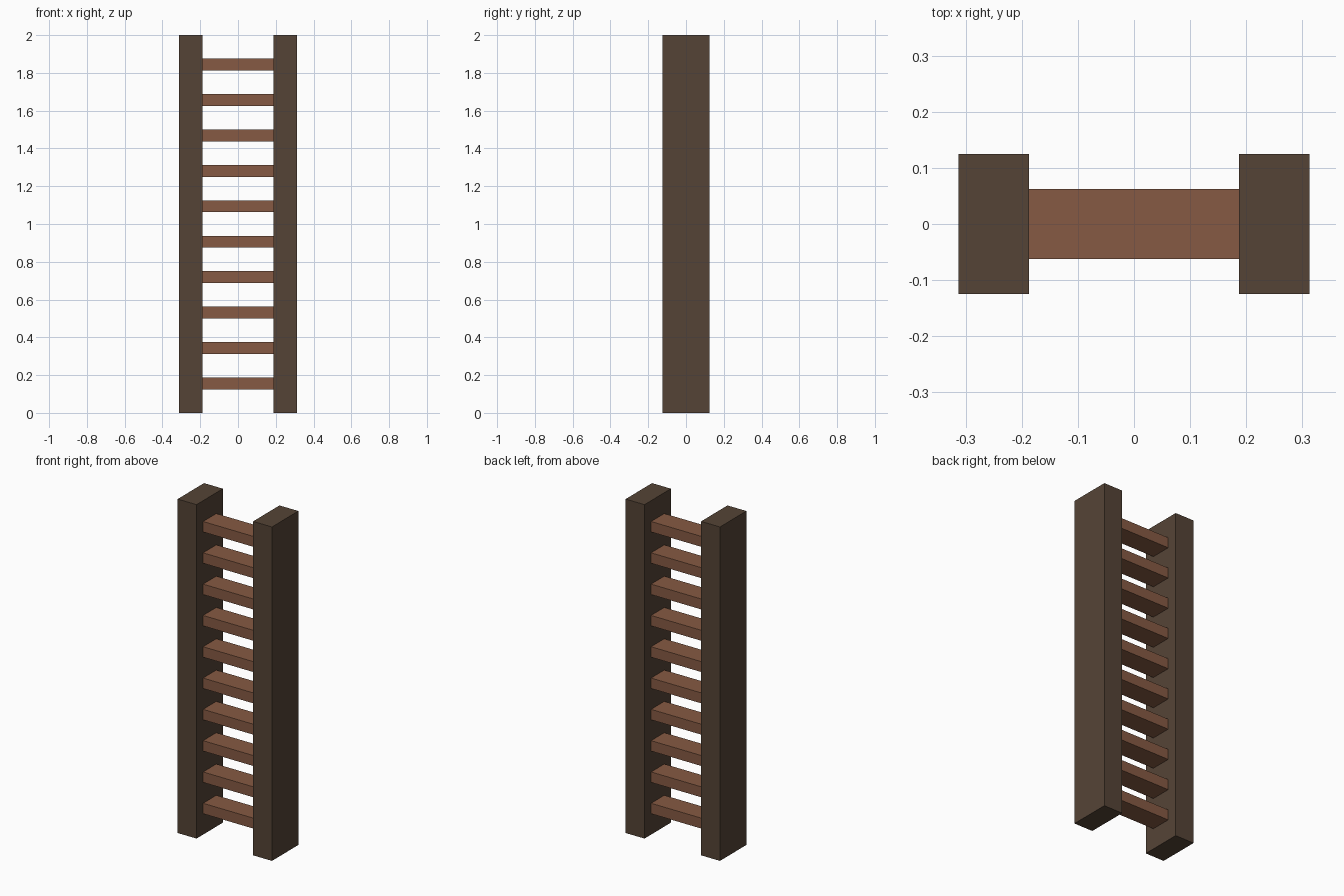
import bpy

cube = bpy.data.objects.get("Cube")
if cube:
    bpy.data.objects.remove(cube, do_unlink=True)


def linear(c):
    c /= 255
    return c / 12.92 if c <= 0.04045 else ((c + 0.055) / 1.055) ** 2.4


def material(name, rgb):
    mat = bpy.data.materials.new(name)
    mat.use_nodes = True
    colour = (*[linear(c) for c in rgb], 1)
    mat.diffuse_color = colour
    bsdf = next(n for n in mat.node_tree.nodes if n.type == 'BSDF_PRINCIPLED')
    bsdf.inputs["Base Color"].default_value = colour
    bsdf.inputs["Roughness"].default_value = 0.9
    return mat


def box(name, centre, size, mat):
    bpy.ops.mesh.primitive_cube_add(size=1, location=centre)
    obj = bpy.context.object
    obj.name = name
    obj.scale = size
    bpy.ops.object.transform_apply(location=False, rotation=False, scale=True)
    obj.data.materials.append(mat)
    return obj


dark_wood = material("dark wood", (85, 68, 54))
red_wood = material("reddish wood", (134, 90, 67))

# Upright side rails
for side, sx in (("left", 1), ("right", -1)):
    box(f"{side}_rail", (sx * 0.25, 0, 1), (0.125, 0.25, 2), dark_wood)

# Evenly spaced rungs between the rails
for i in range(10):
    box(f"rung_{i + 1}", (0, 0, 0.15625 + i * 0.1875),
        (0.375, 0.125, 0.0625), red_wood)
